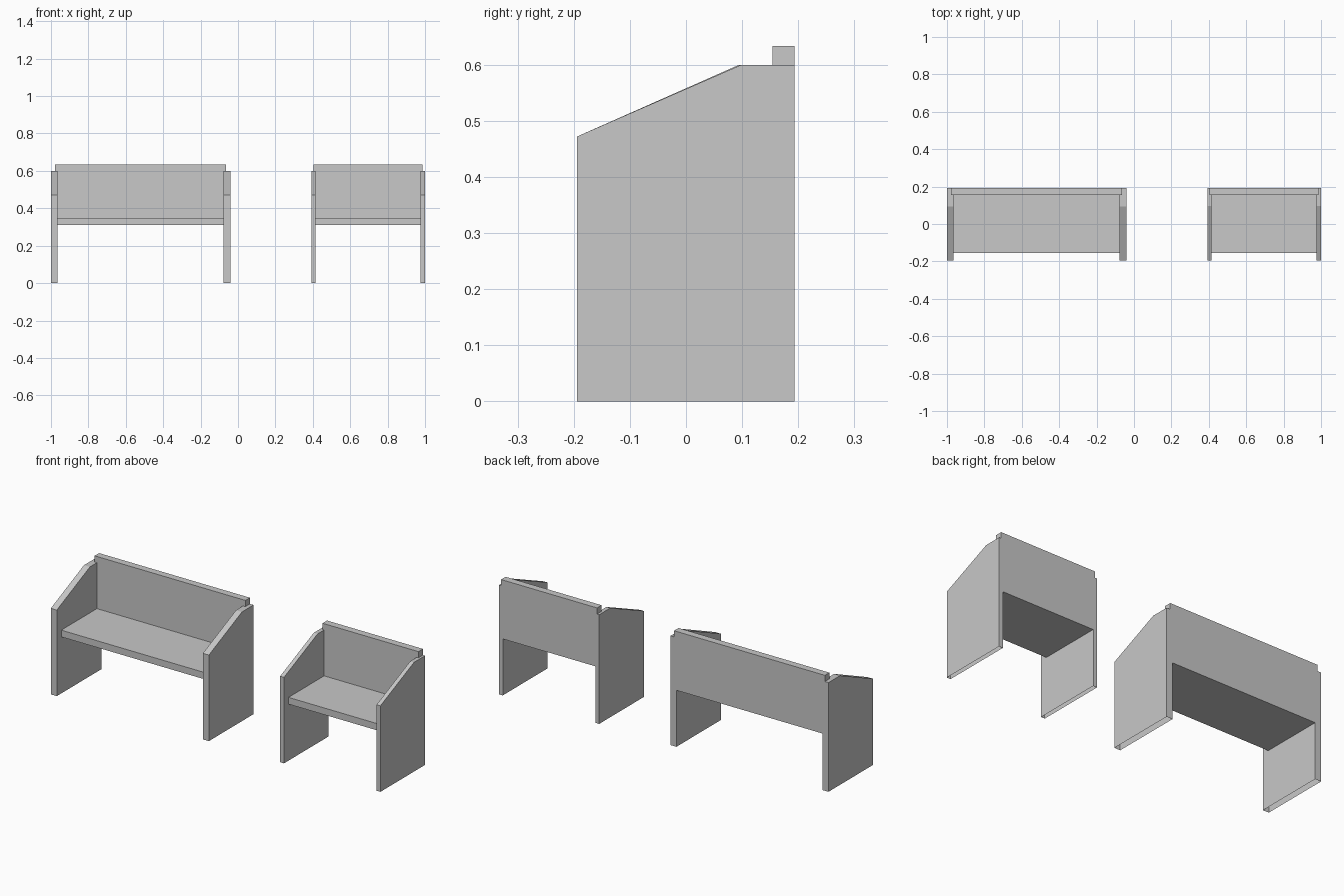
import bpy
import bmesh

cube = bpy.data.objects.get("Cube")
if cube:
    bpy.data.objects.remove(cube)

grey = bpy.data.materials.new("plain grey")
grey.use_nodes = True
grey.diffuse_color = (0.58, 0.58, 0.58, 1)
grey.node_tree.nodes["Principled BSDF"].inputs["Base Color"].default_value = grey.diffuse_color

# Shared heights and depths
FRONT, BACK = -0.194, 0.193
BACK_FACE = 0.154
SEAT_FRONT = -0.155
SEAT_LOW, SEAT_TOP = 0.31, 0.347
ARM, SHOULDER, TOP = 0.472, 0.599, 0.633


def prism(name, outline, to_3d, near, far, open_bottom=False):
    """Extrude a 2D outline between two positions."""
    bm = bmesh.new()
    verts = [bm.verts.new(to_3d(a, b, near)) for a, b in outline]
    face = bm.faces.new(verts)
    ext = bmesh.ops.extrude_face_region(bm, geom=[face])
    for v, (a, b) in zip(ext_order(ext, verts), outline):
        v.co = to_3d(a, b, far)
    bmesh.ops.recalc_face_normals(bm, faces=bm.faces)
    if open_bottom:
        floor = [f for f in bm.faces if all(v.co.z < 0.001 for v in f.verts)]
        bmesh.ops.delete(bm, geom=floor, context="FACES")
    mesh = bpy.data.meshes.new(name)
    bm.to_mesh(mesh)
    bm.free()
    mesh.materials.append(grey)
    obj = bpy.data.objects.new(name, mesh)
    bpy.context.collection.objects.link(obj)


def ext_order(ext, originals):
    """Match each extruded vertex to the one it came from."""
    new = [g for g in ext["geom"] if isinstance(g, bmesh.types.BMVert)]
    return [min(new, key=lambda n: (n.co - v.co).length) for v in originals]


def side_view(y, z, x):
    return (x, y, z)


def front_view(x, z, y):
    return (x, y, z)


def build_seat(name, left, right, panel, overlap, shoulder_y):
    # Side panels with a sloping arm, hollow underneath
    side = [(FRONT, 0), (BACK, 0), (BACK, SHOULDER), (shoulder_y, SHOULDER), (FRONT, ARM)]
    prism(name + "_right_side", side, side_view, left, left + panel, True)
    prism(name + "_left_side", side, side_view, right - panel, right, True)

    # Seat board between the panels
    a, b = left + panel, right - panel
    board = [(SEAT_FRONT, SEAT_LOW), (BACK_FACE, SEAT_LOW),
             (BACK_FACE, SEAT_TOP), (SEAT_FRONT, SEAT_TOP)]
    prism(name + "_seat", board, side_view, a, b)

    # Backrest whose top edge laps over the panels
    c, d = left + overlap, right - overlap
    rest = [(a, SEAT_LOW), (b, SEAT_LOW), (b, SHOULDER), (d, SHOULDER),
            (d, TOP), (c, TOP), (c, SHOULDER), (a, SHOULDER)]
    prism(name + "_backrest", rest, front_view, BACK_FACE, BACK)


build_seat("bench", -1.0, -0.041, 0.036, 0.022, 0.093)
build_seat("chair", 0.392, 1.0, 0.023, 0.013, 0.097)
